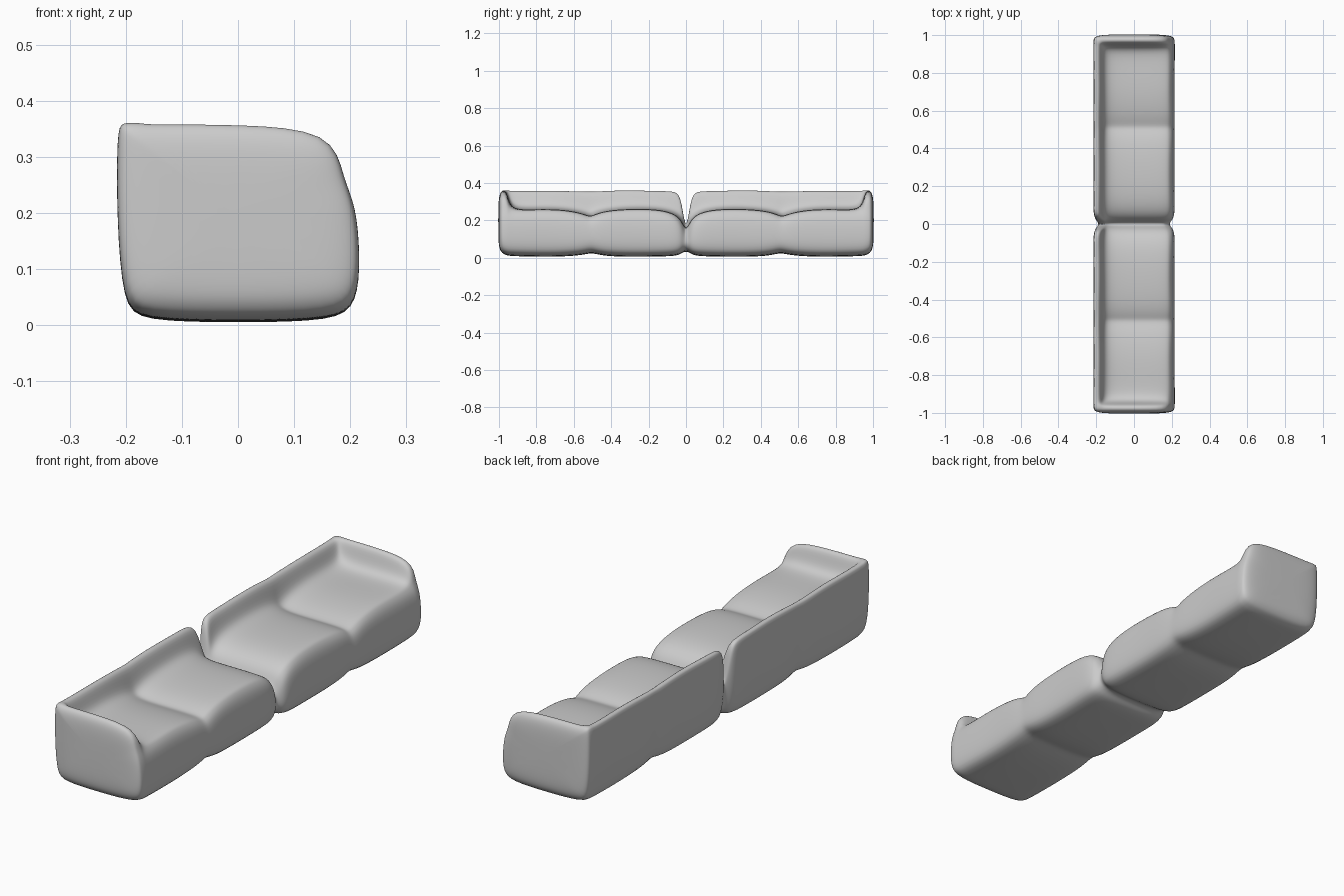
import bpy, bmesh


def profile(xs, base, seat, back, arm):
    """Closed x-z section; arm (0..1) lifts the seat towards the arm rest."""
    top = seat + (0.36 - seat) * arm
    inner = seat + 0.035 + (0.36 - seat - 0.035) * arm
    inner = min(inner, back)
    lip_z = top - 0.012 - 0.085 * arm
    pts = [(-0.205, base + 0.03), (-0.216, (base + back) / 2), (-0.216, back - 0.012),
           (-0.207, back), (-0.180, back), (-0.165, inner), (-0.135, top),
           (0.0, top), (0.172, top - 0.01 * arm), (0.188, lip_z),
           (0.210, min(seat - 0.035, 0.216)), (0.218, (base + seat) / 2 - 0.01),
           (0.213, base + 0.03), (0.175, base), (0.0, base - 0.002), (-0.175, base)]
    return [(x * xs, z) for x, z in pts]


# Sections along the sofa: y, width scale, base z, seat z, back z, arm lift
stations = [
    (0.000, 0.86, 0.035, 0.150, 0.150, 0),
    (0.018, 0.92, 0.030, 0.185, 0.255, 0),
    (0.034, 0.97, 0.018, 0.212, 0.342, 0),
    (0.070, 1.00, 0.010, 0.240, 0.357, 0),
    (0.150, 1.00, 0.008, 0.260, 0.357, 0),
    (0.300, 0.99, 0.006, 0.263, 0.362, 0),
    (0.430, 1.00, 0.010, 0.252, 0.358, 0),
    (0.490, 0.99, 0.024, 0.232, 0.354, 0),
    (0.515, 0.99, 0.026, 0.220, 0.354, 0),
    (0.570, 1.00, 0.013, 0.245, 0.355, 0),
    (0.700, 0.99, 0.006, 0.262, 0.359, 0),
    (0.840, 1.00, 0.008, 0.258, 0.357, 0),
    (0.920, 1.00, 0.010, 0.255, 0.358, 0.05),
    (0.945, 1.00, 0.012, 0.255, 0.359, 0.40),
    (0.958, 1.00, 0.015, 0.255, 0.361, 0.95),
    (0.978, 0.99, 0.022, 0.250, 0.362, 1),
    (0.990, 0.965, 0.036, 0.250, 0.352, 0.92),
]

# Loft one sofa half
bm = bmesh.new()
rings = []
for y, *params in stations:
    rings.append([bm.verts.new((x, y, z)) for x, z in profile(*params)])

# Puffed end panel: two shrinking rings and a cap
for y, s in ((1.000, 0.86), (1.004, 0.5)):
    rings.append([bm.verts.new((v.co.x * s, y, 0.185 + (v.co.z - 0.185) * s))
                  for v in rings[len(stations) - 1]])
n = len(rings[0])
for a, b in zip(rings, rings[1:]):
    for i in range(n):
        j = (i + 1) % n
        bm.faces.new((a[i], a[j], b[j], b[i]))
bm.faces.new(rings[-1])
bmesh.ops.recalc_face_normals(bm, faces=bm.faces)
# An open loft can be oriented inside out, so check the end cap
bm.faces.ensure_lookup_table()
if bm.faces[-1].normal.y < 0:
    bmesh.ops.reverse_faces(bm, faces=bm.faces)
for f in bm.faces:
    f.smooth = True

mesh = bpy.data.meshes.new("double_sofa")
bm.to_mesh(mesh)
bm.free()
sofa = bpy.data.objects.new("double_sofa", mesh)
bpy.context.collection.objects.link(sofa)

# Mirror to the second half, joined at the neck, then soften
mirror = sofa.modifiers.new("mirror_half", 'MIRROR')
mirror.use_axis = (False, True, False)
mirror.merge_threshold = 0.001
soft = sofa.modifiers.new("soften", 'SUBSURF')
soft.levels = soft.render_levels = 2
